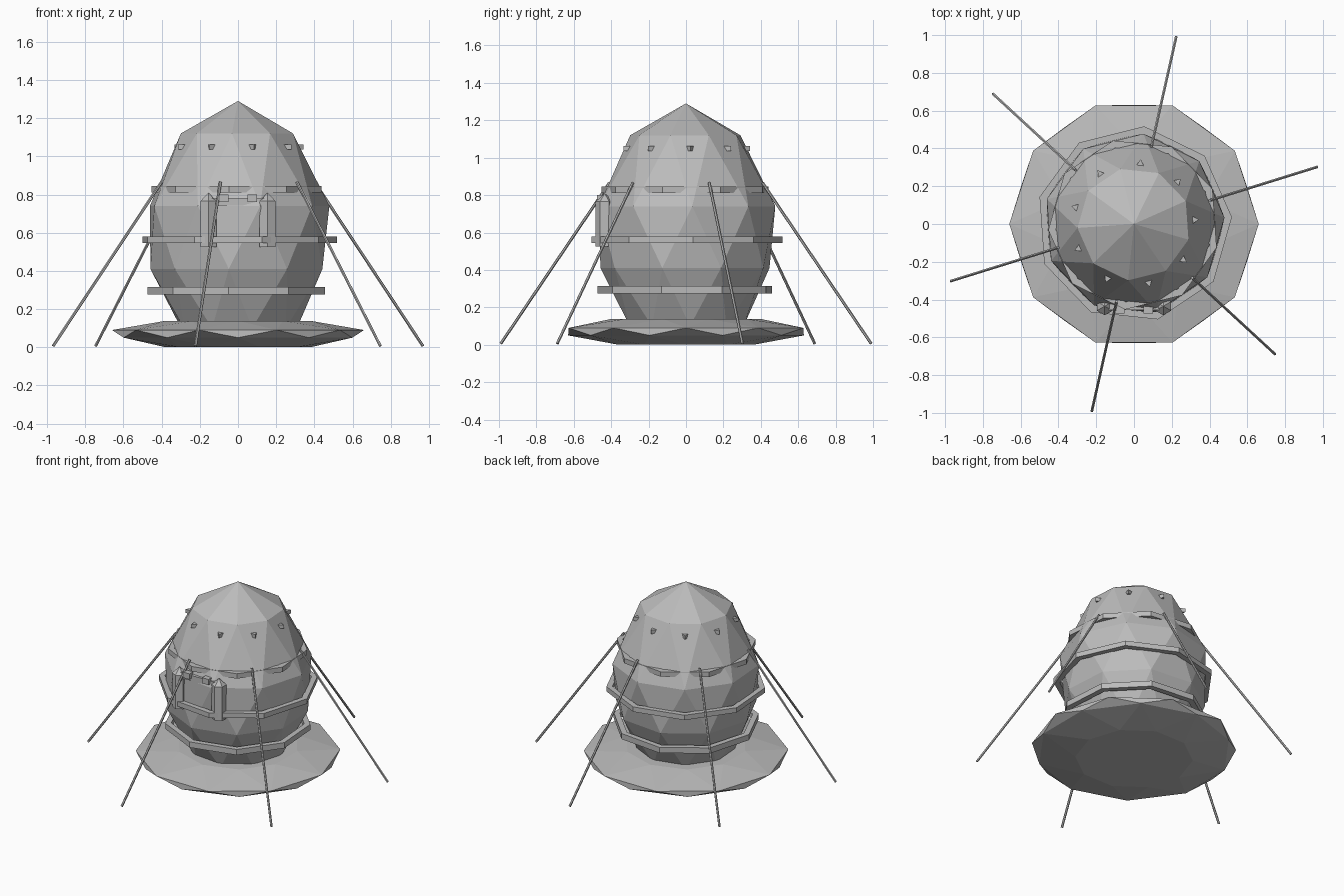
import bpy, bmesh, math
from mathutils import Vector, Matrix

cube = bpy.data.objects.get("Cube")
if cube:
    bpy.data.objects.remove(cube, do_unlink=True)

grey = bpy.data.materials.new("plain grey")
grey.use_nodes = True
colour = (0.5, 0.5, 0.5, 1)
grey.diffuse_color = colour
grey.node_tree.nodes["Principled BSDF"].inputs["Base Color"].default_value = colour


def polar(r, degrees, z):
    a = math.radians(degrees)
    return Vector((r * math.cos(a), r * math.sin(a), z))


def finish(name, bm):
    bmesh.ops.recalc_face_normals(bm, faces=bm.faces)
    mesh = bpy.data.meshes.new(name)
    bm.to_mesh(mesh)
    bm.free()
    mesh.materials.append(grey)
    obj = bpy.data.objects.new(name, mesh)
    bpy.context.collection.objects.link(obj)
    return obj


def faceted(name, sides, phase, rings, apex=None):
    """Stack of rings, each turned half a step, joined by triangles."""
    bm = bmesh.new()
    step = 360 / sides
    loops = [[bm.verts.new(polar(r, phase + step * (i + k / 2), z)) for i in range(sides)]
             for k, (r, z) in enumerate(rings)]
    for low, high in zip(loops, loops[1:]):
        for i in range(sides):
            j = (i + 1) % sides
            bm.faces.new((low[i], low[j], high[i]))
            bm.faces.new((low[j], high[j], high[i]))
    bm.faces.new(loops[0])
    if apex is None:
        bm.faces.new(loops[-1])
    else:
        tip = bm.verts.new((0, 0, apex))
        for i in range(sides):
            bm.faces.new((loops[-1][i], loops[-1][(i + 1) % sides], tip))
    return finish(name, bm)


def band(name, r, z0, z1, phase, sides=9, thick=0.04):
    """Flat sided hoop with a rectangular section."""
    bm = bmesh.new()
    section = ((r, z0), (r, z1), (r - thick, z1), (r - thick, z0))
    cols = [[bm.verts.new(polar(q, phase + 360 * i / sides, z)) for q, z in section]
            for i in range(sides)]
    for i in range(sides):
        a, b = cols[i], cols[(i + 1) % sides]
        for k in range(4):
            m = (k + 1) % 4
            bm.faces.new((a[k], b[k], b[m], a[m]))
    return finish(name, bm)


def prism(name, start, end, r, sides, r_end=None):
    start, end = Vector(start), Vector(end)
    axis = end - start
    turn = axis.to_track_quat('Z', 'Y').to_matrix().to_4x4()
    bm = bmesh.new()
    bmesh.ops.create_cone(bm, cap_ends=True, segments=sides, radius1=r,
                          radius2=r if r_end is None else r_end, depth=axis.length,
                          matrix=Matrix.Translation((start + end) / 2) @ turn)
    return finish(name, bm)


def box(name, centre, size):
    bm = bmesh.new()
    bmesh.ops.create_cube(bm, size=1, matrix=Matrix.Translation(centre)
                          @ Matrix.Diagonal((*size, 1)))
    return finish(name, bm)


# Base disc and egg shaped shell
faceted("base_disc", 10, 0, [(0.38, 0), (0.63, 0.05), (0.66, 0.09), (0.40, 0.138)])
faceted("shell", 9, 4, [(0.31, 0.10), (0.46, 0.41), (0.48, 0.74), (0.30, 1.12)], 1.29)

# Hoops round the shell
band("lower_band", 0.475, 0.275, 0.315, 24)
band("middle_band", 0.52, 0.545, 0.58, 4)
band("upper_band", 0.455, 0.81, 0.845, 24)

# Leaning guy poles
for i in range(6):
    angle = 17.3 + 60 * i
    prism(f"pole_{i + 1}", polar(1.015, angle, 0.006), polar(0.42, angle, 0.865), 0.008, 6)

# Small three sided vents under the cap
for i in range(9):
    angle = 4 + 40 * i
    vent = prism(f"vent_{i + 1}", (0, 0, -0.013), (0, 0, 0.013), 0.035, 3)
    tip = vent.data.vertices[0].co
    vent.rotation_euler.z = math.radians(angle) - math.atan2(tip.y, tip.x)
    vent.location = polar(0.31, angle, 1.05)

# Porch: pointed posts, lintel and two blocks
for side, x in (("left", 0.155), ("right", -0.155)):
    prism(f"{side}_post", (x, -0.435, 0.525), (x, -0.435, 0.765), 0.048, 6)
    prism(f"{side}_post_cap", (x, -0.435, 0.765), (x, -0.435, 0.81), 0.048, 6, 0)
    box(f"{side}_block", (x * 0.48, -0.455, 0.78), (0.05, 0.04, 0.04))
box("lintel", (0, -0.435, 0.762), (0.27, 0.04, 0.04))
